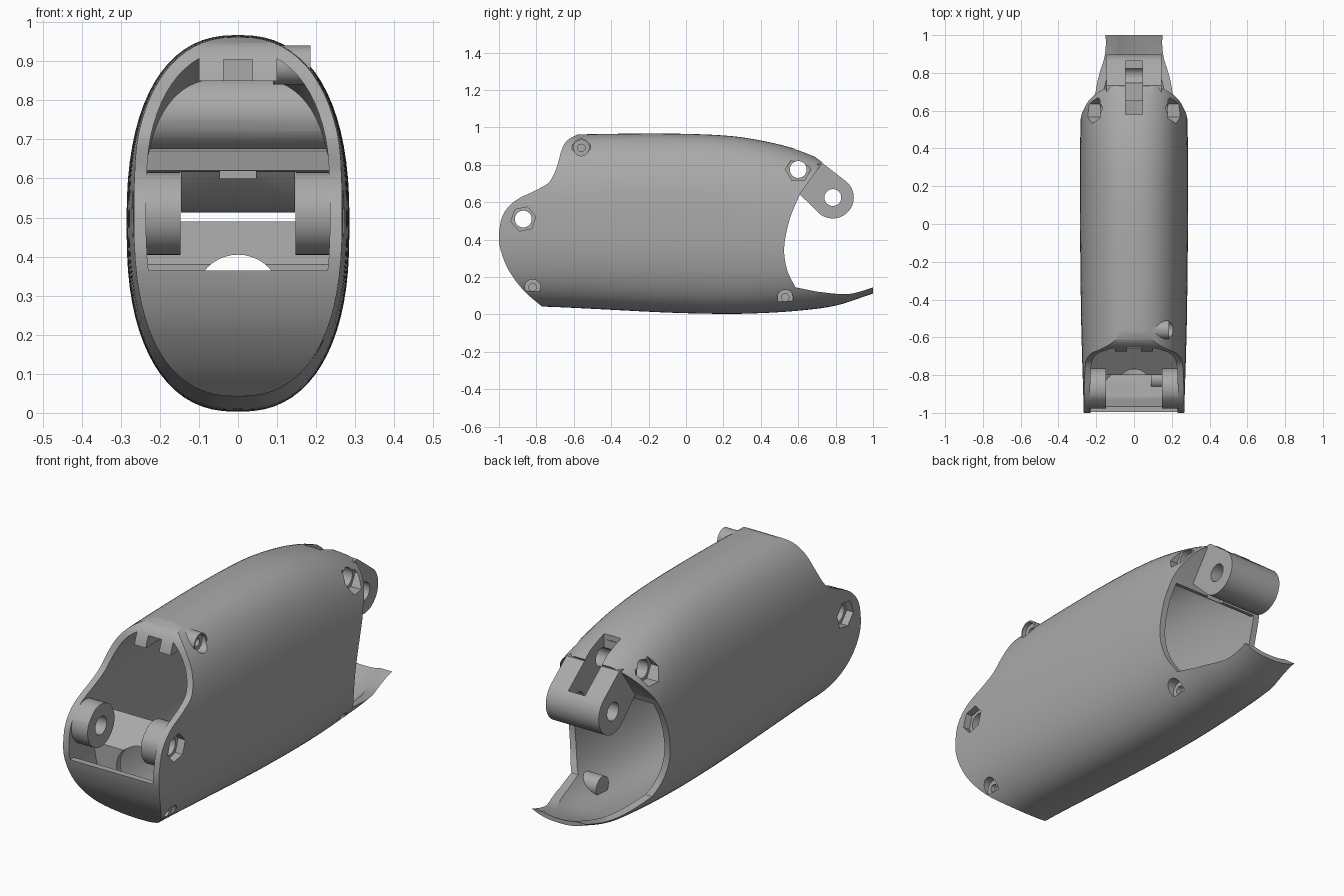
import bpy, bmesh, math
from mathutils import Vector

if "Cube" in bpy.data.objects:
    bpy.data.objects.remove(bpy.data.objects["Cube"])

grey = bpy.data.materials.new("plain grey")
grey.use_nodes = True
grey.diffuse_color = (0.4, 0.4, 0.4, 1)
grey.node_tree.nodes["Principled BSDF"].inputs["Base Color"].default_value = (0.4, 0.4, 0.4, 1)


def smooth(points, steps=5):
    """Catmull-Rom curve through the points."""
    p = [Vector(q) for q in points]
    p = [2 * p[0] - p[1]] + p + [2 * p[-1] - p[-2]]
    out = []
    for a, b, c, d in zip(p, p[1:], p[2:], p[3:]):
        for i in range(steps):
            t = i / steps
            out.append(0.5 * (2 * b + (c - a) * t + (2 * a - 5 * b + 4 * c - d) * t ** 2
                              + (3 * b - a - 3 * c + d) * t ** 3))
    return [tuple(q) for q in out + [p[-2]]]


def finish(bm, name):
    bmesh.ops.recalc_face_normals(bm, faces=bm.faces)
    mesh = bpy.data.meshes.new(name)
    bm.to_mesh(mesh)
    bm.free()
    ob = bpy.data.objects.new(name, mesh)
    mesh.materials.append(grey)
    bpy.context.collection.objects.link(ob)
    return ob


def prism(name, outline, x0, x1):
    """Side outline (y, z) extruded across x."""
    bm = bmesh.new()
    face = bm.faces.new([bm.verts.new((x0, y, z)) for y, z in outline])
    new = bmesh.ops.extrude_face_region(bm, geom=[face])["geom"]
    bmesh.ops.translate(bm, vec=(x1 - x0, 0, 0),
                        verts=[v for v in new if isinstance(v, bmesh.types.BMVert)])
    return finish(bm, name)


def disc(name, y, z, r, x0, x1, sides=40, turn=0.0):
    """Round or hexagonal bar along x."""
    angles = [turn + math.tau * i / sides for i in range(sides)]
    return prism(name, [(y + r * math.cos(a), z + r * math.sin(a)) for a in angles], x0, x1)


def box(name, x0, x1, y0, y1, z0, z1):
    return prism(name, [(y0, z0), (y1, z0), (y1, z1), (y0, z1)], x0, x1)


def loft(name, stations, inset=0.0, sides=72, power=2.4):
    """Superellipse rings along y."""
    bm = bmesh.new()
    rings = []
    for y, low, high, half in stations:
        mid, tall = (low + high) / 2, (high - low) / 2 - inset
        ring = []
        for i in range(sides):
            c, s = math.cos(math.tau * i / sides), math.sin(math.tau * i / sides)
            ring.append(bm.verts.new((
                math.copysign(abs(c) ** (2 / power), c) * (half - inset), y * (1 + inset),
                mid + math.copysign(abs(s) ** (2 / power), s) * tall)))
        rings.append(ring)
    for a, b in zip(rings, rings[1:]):
        for i in range(sides):
            j = (i + 1) % sides
            bm.faces.new((a[i], a[j], b[j], b[i]))
    bm.faces.new(rings[0])
    bm.faces.new(rings[-1])
    return finish(bm, name)


def combine(target, tool, operation="DIFFERENCE"):
    mod = target.modifiers.new("cut", "BOOLEAN")
    mod.operation, mod.object, mod.solver = operation, tool, "EXACT"
    graph = bpy.context.evaluated_depsgraph_get()
    mesh = bpy.data.meshes.new_from_object(target.evaluated_get(graph))
    target.modifiers.clear()
    target.data = mesh
    bpy.data.objects.remove(tool)


# Shell sections: y, bottom, top, half width
stations = smooth([(-1.05, .045, .94, .265), (-.77, .042, .955, .273), (-.5, .03, .964, .28),
                   (-.1, .01, .967, .285), (.2, .003, .957, .285), (.4, .007, .93, .285),
                   (.6, .02, .88, .283), (.8, .047, .8, .28), (1, .112, .74, .28)])

# Outer shell, trimmed to the side silhouette
front = smooth([(-.77, .042), (-.87, .13), (-.95, .24), (-.995, .36), (-.998, .45),
                (-.975, .54), (-.91, .61), (-.8, .665), (-.73, .71), (-.69, .79),
                (-.665, .88), (-.635, .93), (-.58, .962)])
rear = smooth([(.61, .645), (.555, .51), (.525, .36), (.54, .24), (.585, .145)])
lip = smooth([(.7, .122), (.84, .108), (.93, .122), (1.06, .165)])
body = loft("shell", stations)
outline = front + [(-.57, 1.2), (.66, 1.2), (.66, .865), (.73, .812)] + rear + lip
combine(body, prism("trim", outline + [(1.06, -.2), (-.75, -.2)], -.5, .5), "INTERSECT")

# Cavity with the inside fittings left standing
cavity = loft("cavity", stations, inset=.032)
inside = [(-.72, -.2), (-.74, .05), (-.84, .15), (-.92, .25), (-.965, .365), (-1.3, .365),
          (-1.3, 1.2), (.67, 1.2), (.67, .8), (.565, .67), (.575, .62), (.7, .6),
          (1.3, .6), (1.3, -.2)]
combine(cavity, prism("cavity_trim", inside, -.6, .6), "INTERSECT")

partition = prism("partition", [(-.66, .49), (-.8, .38), (-.8, .03), (-.77, .03),
                                (-.77, .37), (-.64, .475)], -.4, .4)
hole = disc("opening", 0, .295, .11, -.2, .2)
hole.rotation_euler.z = math.pi / 2
hole.location.y = -.75
combine(partition, hole)
combine(cavity, partition)
for side in (-1, 1):
    x0, x1 = sorted((side * .147, side * .4))
    combine(cavity, disc("front_pivot", -.87, .51, .106, x0, x1))
combine(cavity, disc("rear_pivot", .6, .765, .095, -.4, .4))
clip = box("clip", -.1, .1, -.75, -.52, .85, 1.1)
combine(clip, box("clip_notch", -.037, .037, -.8, -.56, .8, .905))
combine(cavity, clip)

# Screw posts: y, z, floor of the recess, outer end
screws = [(-.56, .89, .165, .185), (-.82, .145, .18, .4), (.53, .09, .165, .4)]
for y, z, floor, end in screws:
    combine(cavity, disc("screw_post", y, z, .05, .09, end))
combine(body, cavity)
y, z, floor, end = screws[0]
combine(body, disc("screw_collar", y, z, .05, .1, end), "UNION")

# Rear lug with its slot
cy, cz = .785, .625
arc = [(cy + .112 * math.cos(math.radians(a)), cz + .112 * math.sin(math.radians(a)))
       for a in range(48, -130, -8)]
combine(body, prism("rear_lug", [(.625, .8), (.734, .806)] + arc + [(.612, .638), (.58, .7)],
                    -.146, .146), "UNION")
combine(body, box("slot", -.046, .046, .58, .862, .6, 1.1))
combine(body, disc("slot_end", .6, .77, .043, -.046, .046))

# Pin holes, nut pockets and screw recesses
for y, z in ((-.87, .51), (.6, .775), (cy, cz)):
    combine(body, disc("pin_hole", y, z, .045, -.5, .5))
for y, z, floor, turn in ((-.87, .51, .232, .2), (.6, .775, .18, 0)):
    for side in (-1, 1):
        x0, x1 = sorted((side * floor, side * .5))
        combine(body, disc("nut_pocket", y, z, .068, x0, x1, 6, turn))
for y, z, floor, end in screws:
    combine(body, disc("screw_recess", y, z, .042, floor, .5))
    combine(body, disc("screw_hole", y, z, .02, .12, .5))

bpy.ops.object.select_all(action="DESELECT")
body.select_set(True)
bpy.context.view_layer.objects.active = body
bpy.ops.object.shade_smooth_by_angle(angle=math.radians(30))
